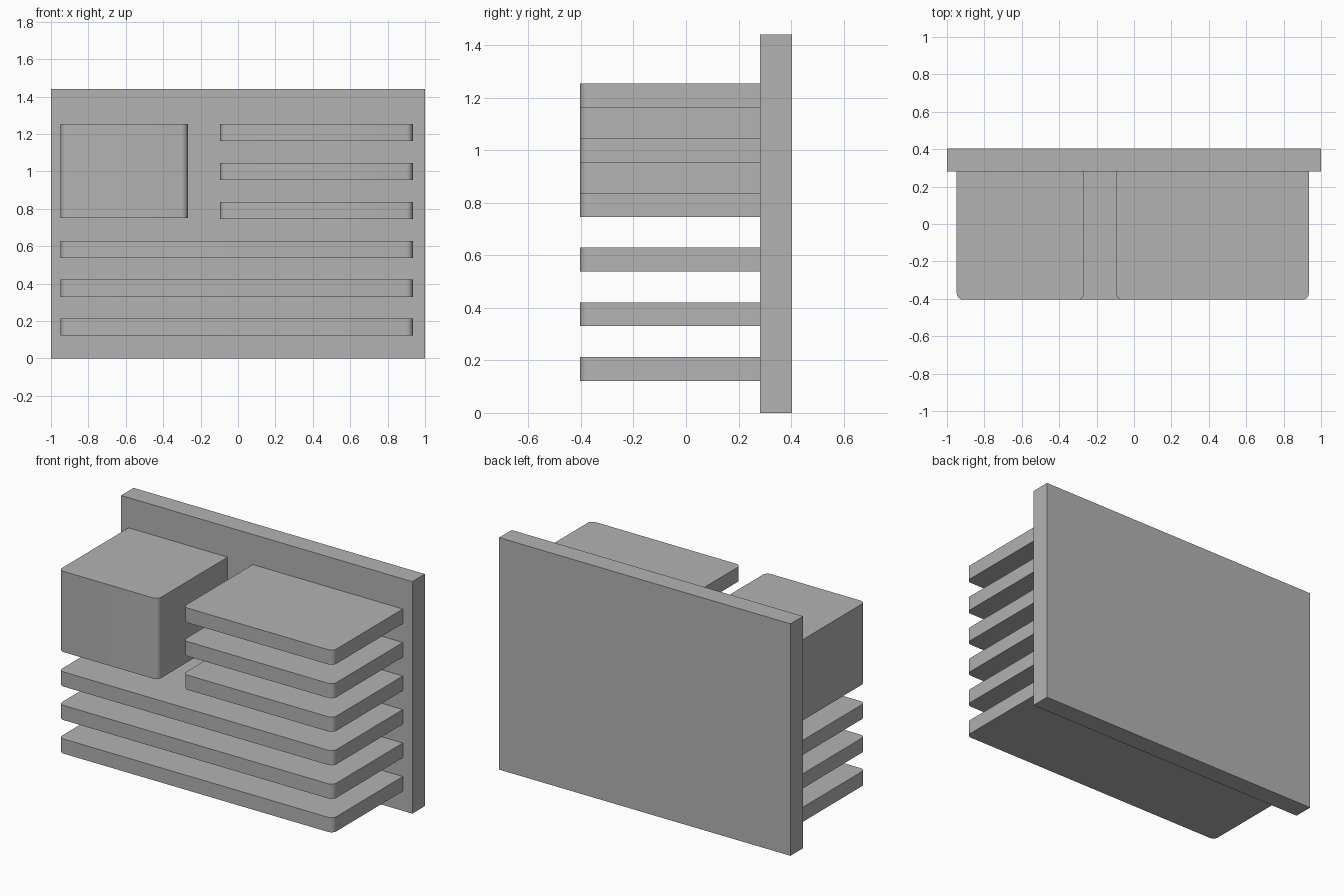
import bpy
import bmesh
import math

cube = bpy.data.objects.get("Cube")
if cube:
    bpy.data.objects.remove(cube, do_unlink=True)

FRONT, PLATE_FRONT, BACK = -0.404, 0.281, 0.404
HEIGHT = 1.44

grey = bpy.data.materials.new("plain_grey")
grey.use_nodes = True
colour = (0.45, 0.45, 0.45, 1)
grey.diffuse_color = colour
grey.node_tree.nodes["Principled BSDF"].inputs["Base Color"].default_value = colour


def box(name, x, y, z, radius=0):
    """Box from (min, max) pairs, with rounded upright front edges."""
    bm = bmesh.new()
    bmesh.ops.create_cube(bm, size=1)
    for v in bm.verts:
        v.co = [pair[c > 0] for pair, c in zip((x, y, z), v.co)]
    if radius:
        edges = [e for e in bm.edges
                 if all(abs(v.co.y - y[0]) < 1e-5 for v in e.verts)
                 and abs(e.verts[0].co.x - e.verts[1].co.x) < 1e-5]
        bmesh.ops.bevel(bm, geom=edges, offset=radius, segments=6,
                        profile=0.5, affect='EDGES')
    mesh = bpy.data.meshes.new(name)
    bm.to_mesh(mesh)
    bm.free()
    mesh.materials.append(grey)
    obj = bpy.data.objects.new(name, mesh)
    bpy.context.collection.objects.link(obj)
    if radius:
        bpy.ops.object.select_all(action='DESELECT')
        obj.select_set(True)
        bpy.context.view_layer.objects.active = obj
        bpy.ops.object.shade_smooth_by_angle(angle=math.radians(30))


# Upright back plate
box("back_plate", (-1, 1), (PLATE_FRONT, BACK), (0, HEIGHT))

# Solid block in the upper right corner
depth = (FRONT, PLATE_FRONT)
box("corner_block", (-0.948, -0.268), depth, (0.752, 1.253), 0.034)

# Full-width shelves below, short shelves beside the block
for i in range(6):
    top = 0.213 + 0.208 * i
    name, left = ("long_shelf", -0.948) if i < 3 else ("short_shelf", -0.095)
    box(f"{name}_{i % 3 + 1}", (left, 0.935), depth, (top - 0.091, top), 0.034)
